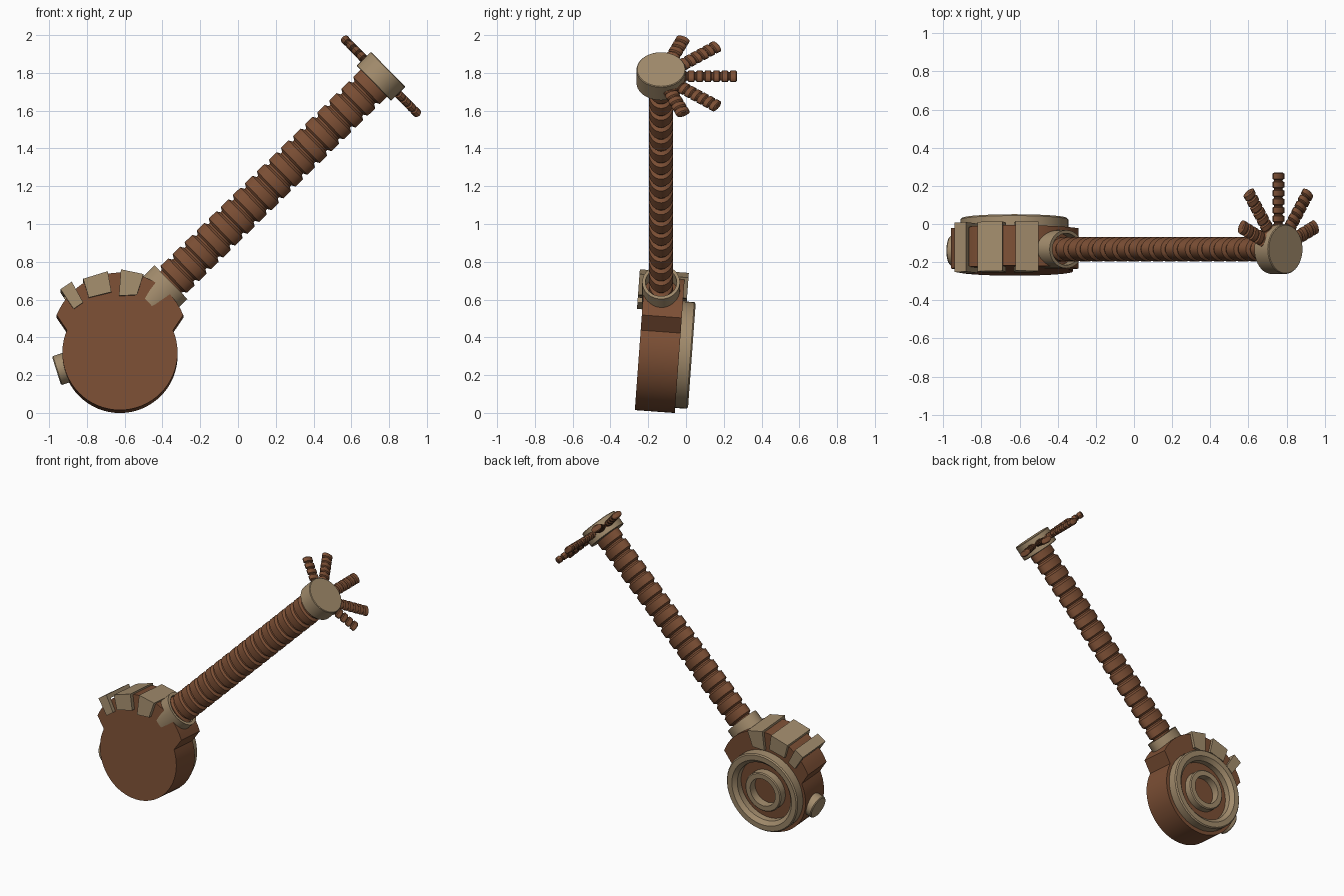
import bpy, bmesh
from math import sin, cos, radians, pi
from mathutils import Matrix, Vector

cube = bpy.data.objects.get("Cube")
if cube:
    bpy.data.objects.remove(cube, do_unlink=True)


def material(name, rgb):
    m = bpy.data.materials.new(name)
    m.use_nodes = True
    m.diffuse_color = (*rgb, 1)
    m.node_tree.nodes["Principled BSDF"].inputs["Base Color"].default_value = (*rgb, 1)
    return m


BROWN = material("brown wood", (0.2, 0.078, 0.035))
TAN = material("pale tan", (0.36, 0.26, 0.15))


def finish(name, bm, mat, matrix):
    bmesh.ops.transform(bm, matrix=matrix, verts=bm.verts)
    bmesh.ops.recalc_face_normals(bm, faces=bm.faces)
    mesh = bpy.data.meshes.new(name)
    bm.to_mesh(mesh)
    bm.free()
    mesh.materials.append(mat)
    obj = bpy.data.objects.new(name, mesh)
    bpy.context.collection.objects.link(obj)
    bpy.ops.object.select_all(action="DESELECT")
    obj.select_set(True)
    bpy.context.view_layer.objects.active = obj
    bpy.ops.object.shade_smooth_by_angle(angle=radians(30))
    return obj


def lathe(name, profile, mat, matrix, closed=False, flat=1.0, sides=32):
    """Turn (radius, height) points around local z; flat squashes local y."""
    bm = bmesh.new()
    rings = []
    for r, z in profile:
        turns = [2 * pi * i / sides for i in range(sides)]
        rings.append([bm.verts.new((r * cos(t), r * sin(t) * flat, z)) for t in turns])
    pairs = list(zip(rings, rings[1:]))
    if closed:
        pairs.append((rings[-1], rings[0]))
    else:
        bm.faces.new(rings[0])
        bm.faces.new(rings[-1])
    for low, high in pairs:
        for i in range(sides):
            j = (i + 1) % sides
            bm.faces.new((low[i], low[j], high[j], high[i]))
    return finish(name, bm, mat, matrix)


def add_prism(bm, points, y0, y1):
    front = [bm.verts.new((x, y0, z)) for x, z in points]
    back = [bm.verts.new((x, y1, z)) for x, z in points]
    bm.faces.new(front)
    bm.faces.new(back)
    for i in range(len(points)):
        j = (i + 1) % len(points)
        bm.faces.new((front[i], front[j], back[j], back[i]))


def frame(x_axis, y_axis, z_axis, origin):
    m = Matrix((x_axis, y_axis, z_axis)).transposed().to_4x4()
    m.translation = origin
    return m


def ribs(count, pitch, start, outer, inner):
    """Profile of bevelled rings separated by grooves."""
    profile = []
    for i in range(count):
        z = start + i * pitch
        profile += [(inner, z), (inner, z + 0.12 * pitch), (outer, z + 0.25 * pitch),
                    (outer, z + 0.87 * pitch), (inner, z + pitch)]
    return profile


def arc(cx, cz, r, a0, a1, n):
    angles = [radians(a0 + (a1 - a0) * i / n) for i in range(n + 1)]
    return [(cx + r * cos(a), cz + r * sin(a)) for a in angles]


# Body: round drum with a wider shouldered crown, leaning back slightly
tilt = Matrix.Translation((0, 0, -0.01)) @ Matrix.Rotation(radians(-4.2), 4, "X")
outline = arc(-0.625, 0.31, 0.305, 157, 383, 40) + arc(-0.625, 0.373, 0.362, 22.2, 157.8, 24)
bm = bmesh.new()
add_prism(bm, outline, -0.272, -0.06)
body = finish("body", bm, BROWN, tilt)

# Back rings
back_face = tilt @ Matrix.Translation((-0.627, -0.062, 0.315)) @ Matrix.Rotation(-pi / 2, 4, "X")
lathe("outer_back_ring", [(0.283, -0.01), (0.283, 0.062), (0.275, 0.07), (0.238, 0.07),
                          (0.212, 0.045), (0.212, -0.01)], TAN, back_face, closed=True, sides=48)
lathe("inner_back_ring", [(0.142, -0.01), (0.142, 0.052), (0.135, 0.058), (0.1, 0.058),
                          (0.1, -0.01)], TAN, back_face, closed=True, sides=40)

# Three U-shaped clamps over the crown: outer pair of corners, then inner pair
clamps = {
    "clamp_right": ((-0.94, 0.645), (-0.88, 0.685), (-0.82, 0.575), (-0.87, 0.54)),
    "clamp_middle": ((-0.82, 0.7), (-0.69, 0.74), (-0.67, 0.63), (-0.79, 0.6)),
    "clamp_left": ((-0.62, 0.75), (-0.5, 0.725), (-0.535, 0.615), (-0.63, 0.61)),
}
for name, corners in clamps.items():
    a, b, c, d = [Vector(p) for p in corners]
    e, f = b.lerp(c, 0.25), a.lerp(d, 0.25)
    bm = bmesh.new()
    add_prism(bm, (a, b, e, f), -0.3, -0.04)
    add_prism(bm, (f, e, c, d), -0.3, -0.268)
    add_prism(bm, (f, e, c, d), -0.065, -0.04)
    finish(name, bm, TAN, tilt)

# Side button
out = Vector((-0.953, 0, -0.303)).normalized()
side = Vector((0, 1, 0))
lathe("side_button", [(0.08, -0.06), (0.08, 0.014), (0.074, 0.02)], TAN,
      frame(side.cross(out), side, out, (-0.942, -0.14, 0.229)))

# Neck with its collar and the end disc
start, end = Vector((-0.355, -0.132, 0.692)), Vector((0.757, -0.132, 1.782))
axis = (end - start).normalized()
across = side.cross(axis)
neck_frame = frame(across, side, axis, start)
length = (end - start).length
lathe("neck_collar", [(0.125, -0.16), (0.125, 0), (0.104, 0), (0.104, -0.16)], TAN,
      neck_frame, closed=True, flat=0.8)
count = 18
lathe("ribbed_neck", ribs(count, (length + 0.05) / count, -0.09, 0.1, 0.08), BROWN,
      neck_frame, flat=0.64, sides=28)
disc_frame = frame(across, side, axis, end)
lathe("end_disc", [(0.126, -0.053), (0.13, -0.049), (0.13, 0.049), (0.126, 0.053)], TAN,
      disc_frame, sides=40)

# Five ribbed fingers fanned around the disc
fingers = {"outer_left": (67, 0.305), "inner_left": (37, 0.375), "middle": (0, 0.402),
           "inner_right": (-37, 0.375), "outer_right": (-67, 0.305)}
for name, (angle, reach) in fingers.items():
    a = radians(angle)
    d = side * cos(a) + across * sin(a)
    n = round((reach - 0.09) / 0.043)
    lathe("finger_" + name, ribs(n, (reach - 0.09) / n, 0.09, 0.038, 0.027), BROWN,
          frame(axis.cross(d), axis, d, end), flat=0.6, sides=16)
